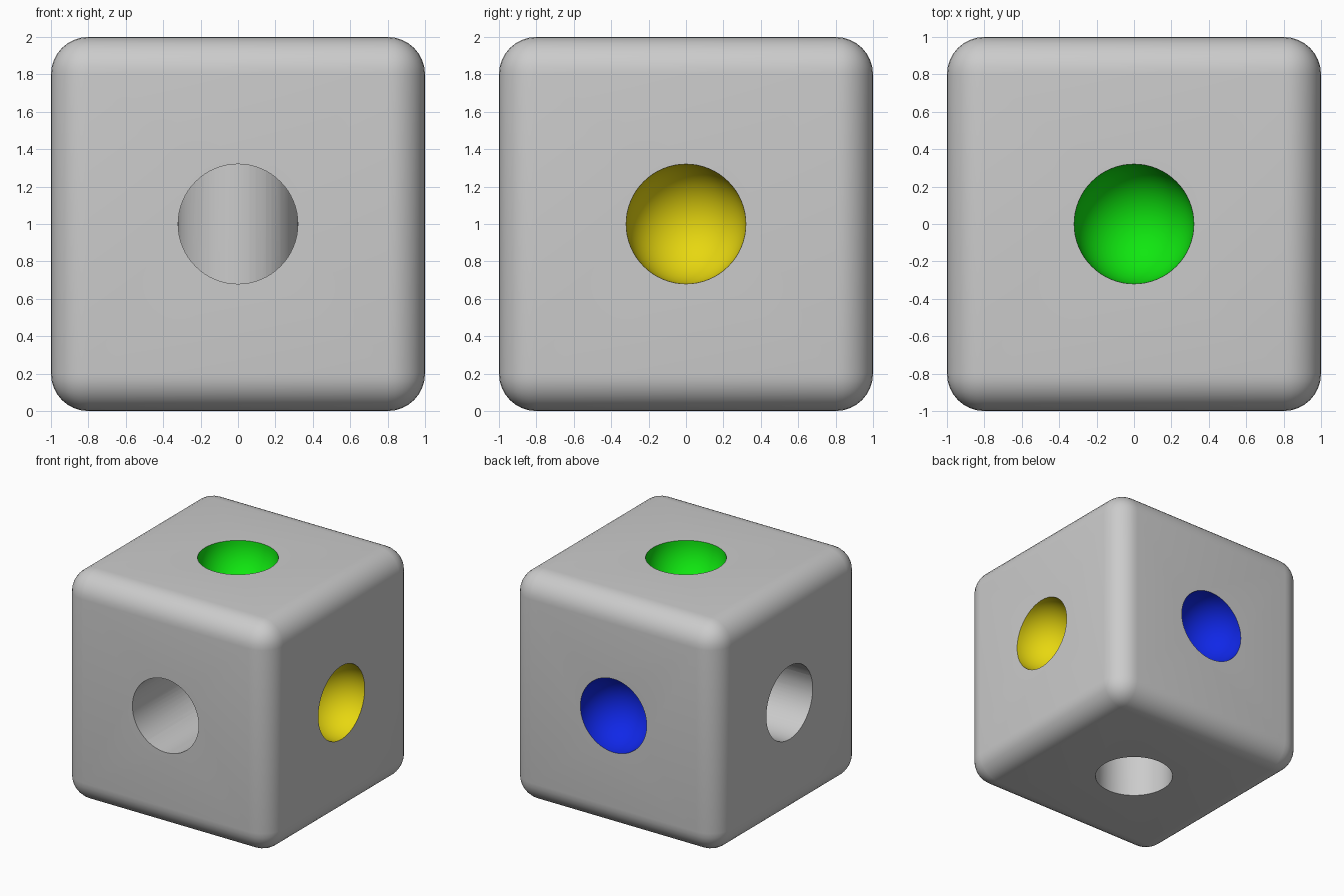
import bpy, bmesh, math
from mathutils import Matrix, Vector

if "Cube" in bpy.data.objects:
    bpy.data.objects.remove(bpy.data.objects["Cube"])

R = 0.32                      # radius of tunnels and bowls
CENTRE = Vector((0, 0, 1))
SEG = 64

def material(name, rgb):
    m = bpy.data.materials.new(name)
    m.diffuse_color = (*rgb, 1)
    m.use_nodes = True
    m.node_tree.nodes["Principled BSDF"].inputs["Base Color"].default_value = m.diffuse_color
    return m

def make(name, bm, mat):
    bmesh.ops.recalc_face_normals(bm, faces=bm.faces)
    me = bpy.data.meshes.new(name)
    bm.to_mesh(me)
    bm.free()
    ob = bpy.data.objects.new(name, me)
    bpy.context.collection.objects.link(ob)
    me.materials.append(mat)
    return ob

def smooth(ob, angle=35):
    bpy.ops.object.select_all(action='DESELECT')
    bpy.context.view_layer.objects.active = ob
    ob.select_set(True)
    bpy.ops.object.shade_smooth_by_angle(angle=math.radians(angle))

grey = material("light grey", (0.6, 0.6, 0.6))
AXES = {
    "right": (Matrix.Rotation(math.pi / 2, 4, 'Y'), material("yellow", (0.8, 0.68, 0.005))),
    "back": (Matrix.Rotation(-math.pi / 2, 4, 'X'), material("blue", (0.005, 0.02, 0.8))),
    "top": (Matrix.Identity(4), material("green", (0.005, 0.8, 0.005))),
}

# rounded cube
bm = bmesh.new()
bmesh.ops.create_cube(bm, size=2, matrix=Matrix.Translation(CENTRE))
bmesh.ops.bevel(bm, geom=bm.edges[:], offset=0.2, segments=8, profile=0.5, affect='EDGES')
body = make("rounded_cube", bm, grey)

for side, (rot, colour) in AXES.items():
    place = Matrix.Translation(CENTRE) @ rot

    # tunnel through the cube along this axis
    bm = bmesh.new()
    bmesh.ops.create_cone(bm, cap_ends=True, segments=SEG, radius1=R, radius2=R,
                          depth=2.4, matrix=place)
    cutter = make(side + "_tunnel_cutter", bm, grey)
    mod = body.modifiers.new("tunnel", 'BOOLEAN')
    mod.operation = 'DIFFERENCE'
    mod.solver = 'EXACT'
    mod.object = cutter
    bpy.context.view_layer.objects.active = body
    bpy.ops.object.modifier_apply(modifier=mod.name)
    bpy.data.objects.remove(cutter)

    # coloured half-sphere bowl closing one end, rim flush with the face
    bm = bmesh.new()
    bmesh.ops.create_uvsphere(bm, u_segments=SEG, v_segments=32, radius=R)
    bmesh.ops.delete(bm, geom=[v for v in bm.verts if v.co.z > 1e-4], context='VERTS')
    bmesh.ops.transform(bm, matrix=place @ Matrix.Translation((0, 0, 1)), verts=bm.verts)
    bowl = make(side + "_bowl", bm, colour)
    # the hollow side is the visible one
    bowl.data.flip_normals()
    smooth(bowl)

smooth(body)
